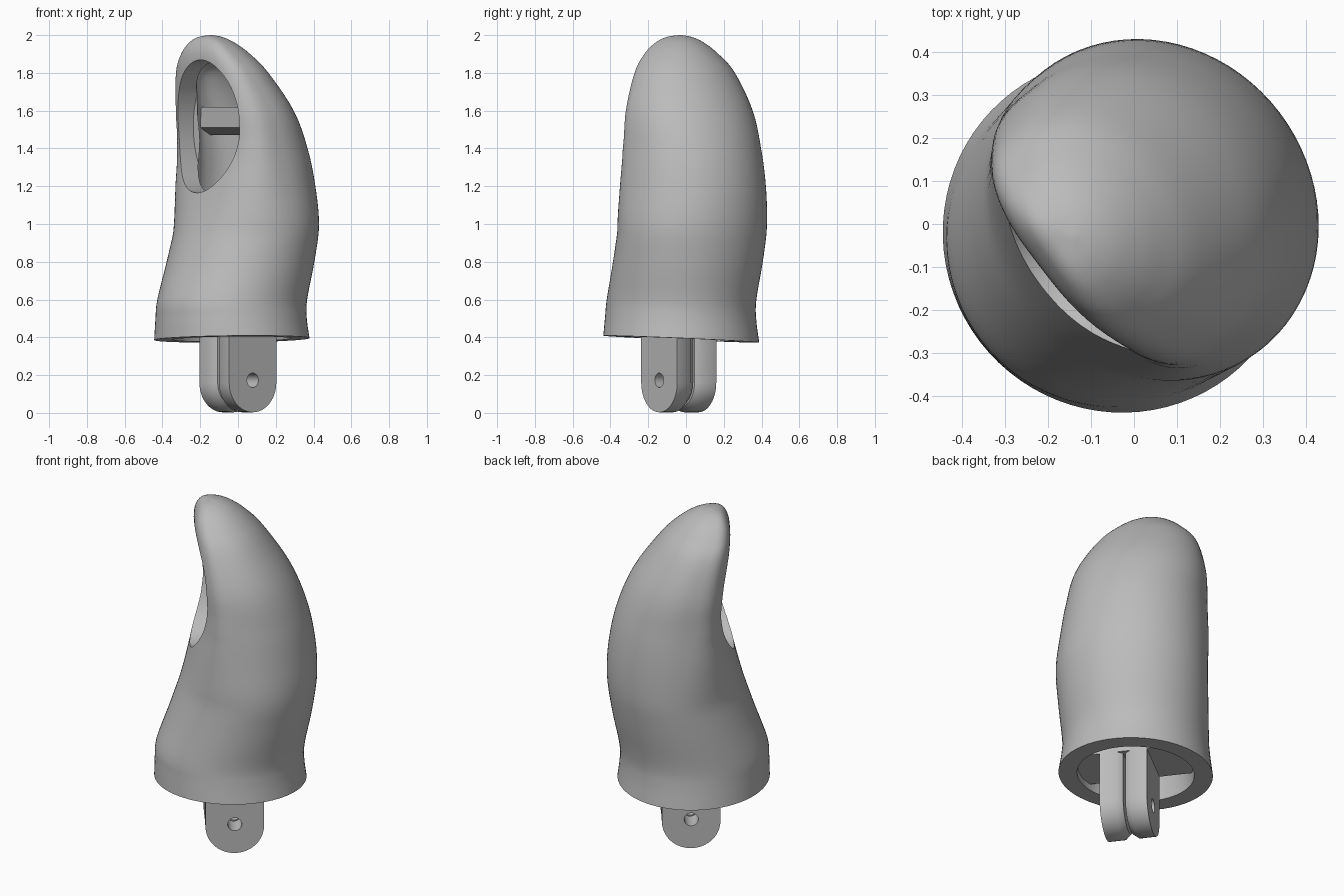
import bpy, bmesh, math
from mathutils import Matrix

cube = bpy.data.objects.get("Cube")
if cube:
    bpy.data.objects.remove(cube)

grey = bpy.data.materials.new("plain_grey")
grey.use_nodes = True
grey.diffuse_color = (0.5, 0.5, 0.5, 1)
grey.node_tree.nodes["Principled BSDF"].inputs["Base Color"].default_value = (0.5, 0.5, 0.5, 1)

# The part is symmetric about a plane turned about z
TURN = Matrix.Rotation(math.radians(37.4), 4, 'Z')


def loft(name, rings):
    """Skin a list of equal-length closed rings and cap both ends."""
    bm = bmesh.new()
    vs = [[bm.verts.new(p) for p in ring] for ring in rings]
    n = len(vs[0])
    for a, b in zip(vs, vs[1:]):
        for i in range(n):
            j = (i + 1) % n
            bm.faces.new((a[i], a[j], b[j], b[i]))
    bm.faces.new(vs[0])
    bm.faces.new(vs[-1])
    bmesh.ops.recalc_face_normals(bm, faces=bm.faces)
    bm.transform(TURN)
    me = bpy.data.meshes.new(name)
    bm.to_mesh(me)
    bm.free()
    me.materials.append(grey)
    ob = bpy.data.objects.new(name, me)
    bpy.context.collection.objects.link(ob)
    return ob


def select(ob):
    bpy.ops.object.select_all(action='DESELECT')
    ob.select_set(True)
    bpy.context.view_layer.objects.active = ob


def cut(ob, cutter):
    """Subtract the cutter and remove it."""
    select(ob)
    mod = ob.modifiers.new("cut", 'BOOLEAN')
    mod.operation = 'DIFFERENCE'
    mod.solver = 'EXACT'
    mod.object = cutter
    cutter.hide_render = True
    bpy.ops.object.modifier_apply(modifier=mod.name)
    bpy.data.objects.remove(cutter)


def smooth(ob):
    select(ob)
    bpy.ops.object.shade_smooth_by_angle(angle=math.radians(40))


def spline(keys, steps):
    """Catmull-Rom interpolation of key tuples."""
    pts = [keys[0]] + keys + [keys[-1]]
    out = []
    for p0, p1, p2, p3 in zip(pts, pts[1:], pts[2:], pts[3:]):
        for k in range(steps):
            t = k / steps
            out.append([0.5 * (2 * b + (c - a) * t + (2 * a - 5 * b + 4 * c - d) * t * t
                               + (3 * b - a - 3 * c + d) * t ** 3)
                        for a, b, c, d in zip(p0, p1, p2, p3)])
    return out + [list(keys[-1])]


def section(z, front, back, half, shift, seg=80):
    """Oval section whose front flattens towards the tip."""
    k = min(max((z - 0.95) / 0.45, 0), 1)
    mid = front + (back - front) * (0.5 - 0.1 * k)
    fade = max(0, 1 - (z - 0.39) / 0.3)
    ring = []
    for i in range(seg):
        a = math.tau * i / seg
        c, s = math.cos(a), math.sin(a)
        if c < 0:
            e = 1 - 0.36 * k
            x = mid - (mid - front) * abs(c) ** e
            y = math.copysign(abs(s) ** e, s) * half
        else:
            x, y = mid + (back - mid) * c, s * half
        ring.append((x, y + shift, z - fade * (0.017 * x + 0.042 * y)))
    return ring


# Shell keys: height, front, back, half width, sideways shift
body = [
    (0.39, -0.45, 0.368, 0.415, 0),
    (0.5, -0.447, 0.355, 0.4, 0),
    (0.6, -0.437, 0.36, 0.394, 0),
    (0.8, -0.367, 0.4, 0.404, 0),
    (1.0, -0.302, 0.425, 0.41, 0),
    (1.2, -0.25, 0.414, 0.398, 0.01),
    (1.4, -0.205, 0.372, 0.379, 0.018),
    (1.6, -0.212, 0.29, 0.355, 0.03),
    (1.8, -0.23, 0.155, 0.284, 0.05),
    (1.9, -0.232, 0.063, 0.207, 0.056),
    (1.96, -0.212, -0.015, 0.135, 0.06),
    (1.99, -0.182, -0.078, 0.07, 0.062),
    (2.0, -0.135, -0.125, 0.006, 0.062),
]
shell = loft("fingertip_shell", [section(*k) for k in spline(body, 5)])

# Hollow inside, open at the bottom
wall = 0.1
inner = [(z, f + wall, b - wall, h - wall, s) for z, f, b, h, s in body[:9]]
inner = [(0.2,) + inner[0][1:]] + inner + [(1.86, -0.11, -0.02, 0.08, 0.05),
                                          (1.88, -0.07, -0.06, 0.006, 0.05)]
cut(shell, loft("cavity_cutter", [section(*k) for k in spline(inner, 5)]))


# Oval window through the front wall
def oval(x, seg=72):
    return [(x, 0.02 + 0.265 * math.cos(math.tau * i / seg),
             1.517 + 0.352 * math.sin(math.tau * i / seg)) for i in range(seg)]


cut(shell, loft("window_cutter", [oval(-0.8), oval(-0.08)]))
smooth(shell)


def bar(name, profile, y0, y1):
    """Extrude an x-z profile across the part."""
    return loft(name, [[(x, y, z) for x, z in profile] for y in (y0, y1)])


# Stop bar behind the window and the bridge that carries the lugs
bar("inner_stop_bar", [(-0.03, 1.51), (-0.03, 1.62), (0.08, 1.62), (0.08, 1.47), (0.04, 1.47)],
    -0.27, 0.29)
bar("lug_bridge", [(-0.18, 0.44), (0.13, 0.44), (0.13, 0.6), (-0.18, 0.6)], -0.34, 0.34)


# Pair of hinge lugs with rounded ends and chamfered inner edges
def lug_outline(y, r, cx=-0.024, cz=0.16, seg=24):
    arc = [(cx + r * math.cos(math.pi * (1 + i / seg)), y,
            cz + r * math.sin(math.pi * (1 + i / seg))) for i in range(seg + 1)]
    return arc + [(cx + r, y, 0.55), (cx - r, y, 0.55)]


def circle(y, r=0.038, seg=32):
    return [(-0.024 + r * math.cos(math.tau * i / seg), y,
             0.173 + r * math.sin(math.tau * i / seg)) for i in range(seg)]


for side, name in ((-1, "front_lug"), (1, "rear_lug")):
    lug = loft(name, [lug_outline(-0.03 + side * d, r)
                      for d, r in ((0.13, 0.157), (0.04, 0.157), (0.006, 0.13))])
    cut(lug, loft("pin_hole_cutter", [circle(-0.5), circle(0.5)]))
    smooth(lug)
